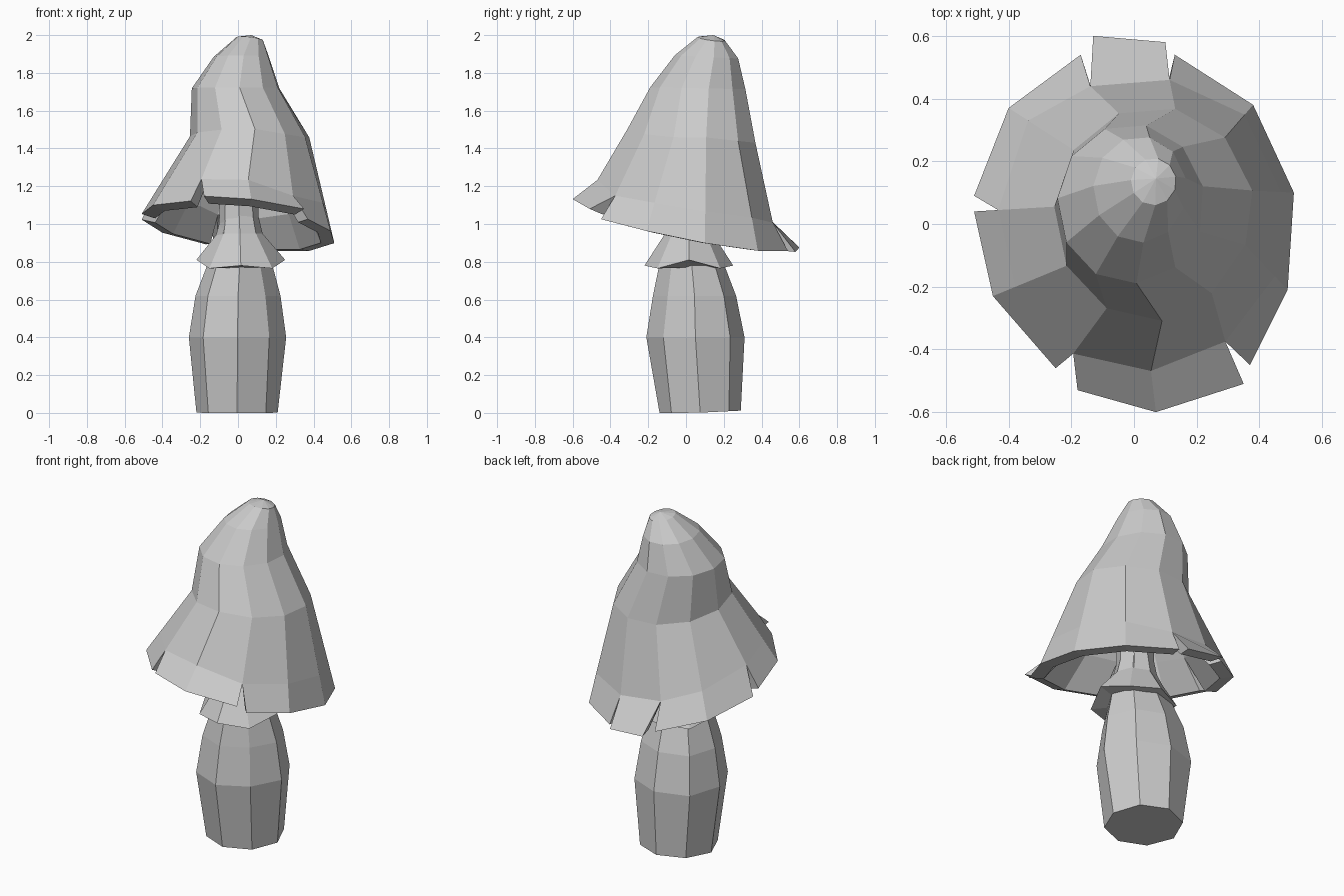
import bpy, bmesh, math
from mathutils import Vector

if "Cube" in bpy.data.objects:
    bpy.data.objects.remove(bpy.data.objects["Cube"], do_unlink=True)

grey = bpy.data.materials.new("plain_grey")
grey.use_nodes = True
grey.diffuse_color = (0.6, 0.6, 0.6, 1)
grey.node_tree.nodes["Principled BSDF"].inputs["Base Color"].default_value = (0.6, 0.6, 0.6, 1)


def finish(name, bm):
    bmesh.ops.recalc_face_normals(bm, faces=bm.faces)
    mesh = bpy.data.meshes.new(name)
    bm.to_mesh(mesh)
    bm.free()
    mesh.materials.append(grey)
    obj = bpy.data.objects.new(name, mesh)
    bpy.context.collection.objects.link(obj)
    return obj


def oval(x0, x1, y0, y1, z, fall_x, fall_y, count, start):
    """Ring of points inside the given x and y limits, falling towards +x and the back."""
    points = []
    for i in range(count):
        a = math.radians(start) + math.tau * i / count
        x = (x0 + x1) / 2 + (x1 - x0) / 2 * math.cos(a)
        y = (y0 + y1) / 2 + (y1 - y0) / 2 * math.sin(a)
        points.append(Vector((x, y, z - fall_x * x - fall_y * y)))
    return points


def add_ring(bm, points):
    return [bm.verts.new(p) for p in points]


def bridge(bm, a, b, closed=True):
    n = len(a)
    for i in range(n if closed else n - 1):
        j = (i + 1) % n
        bm.faces.new((a[i], a[j], b[j], b[i]))


# Stem: faceted, slightly bulging and uneven, with a narrow neck
stem_rings = [
    (-.22, .21, -.14, .29, 0),
    (-.26, .255, -.21, .31, .4),
    (-.225, .225, -.175, .265, .62),
    (-.16, .18, -.14, .2, .79),
    (-.1, .11, -.09, .12, 1.0),
    (-.09, .1, -.08, .12, 1.4),
]
bm = bmesh.new()
rings = [add_ring(bm, oval(*r, 0, 0, 8, 0)) for r in stem_rings]
for v in rings[0]:
    v.co.z = max(0, 0.05 * (v.co.y - 0.05))
for ring in rings[1:4]:
    for corner in (3, 7):
        ring[corner].co += Vector((-.014, .014, 0))
for a, b in zip(rings, rings[1:]):
    bridge(bm, a, b)
bm.faces.new(rings[0])
bm.faces.new(rings[-1])
finish("stem", bm)

# Skirt: short flared collar with a wavy hem
bm = bmesh.new()
rings = [add_ring(bm, oval(*r, 0, 0, 8, 0)) for r in (
    (-.08, .09, -.07, .11, 1.12),
    (-.11, .13, -.11, .14, .95),
    (-.22, .25, -.22, .25, .78),
    (-.14, .16, -.13, .18, .77))]
for i, v in enumerate(rings[2]):
    v.co.z += 0.03 if i % 4 == 0 else -0.015 * (i % 2)
for a, b in zip(rings, rings[1:] + rings[:1]):
    bridge(bm, a, b)
finish("skirt", bm)

# Cap: leaning bell, whose bottom row is split into separate flaps
COLS, START = 11, 78
cap_rings = [
    (-.01, .135, .06, .21, 2.005, .12, .13),
    (-.13, .168, -.06, .28, 1.89, 0, .05),
    (-.245, .225, -.19, .32, 1.72, 0, .02),
    (-.255, .385, -.31, .375, 1.47, 0, .11),
    (-.43, .47, -.47, .47, 1.125, .07, .24),
]
# Flaps: first column, lift, and outer edge points
flaps = [
    (0, 0, [(.1, .58), (-.13, .6)]),
    (1, 0, [(-.17, .54), (-.4, .37), (-.51, .09)]),
    (3, .02, [(-.51, .04), (-.45, -.23), (-.25, -.46)]),
    (5, .04, [(-.18, -.53), (.07, -.6), (.35, -.51)]),
    (7, 0, [(.37, -.45), (.49, -.21), (.51, .1), (.38, .38), (.13, .54)]),
]


def rim_point(x, y, lift):
    return Vector((x, y, .98 - .12 * x - .2 * y + lift))


bm = bmesh.new()
rings = [add_ring(bm, oval(*r, COLS, START)) for r in cap_rings]
for col in (7, 8):
    rings[3][col].co += Vector((-.01, .02, -.02))
rings[4][7].co.z -= .045

# The side flaps run straight on from the bell; front and back ones are folded
for first, lift, edge in flaps:
    for k, (x, y) in enumerate(edge):
        col = (first + k) % COLS
        if col in (2, 3, 4, 8, 9, 10):
            rings[4][col].co = rings[3][col].co.lerp(rim_point(x, y, lift), .7)

apex = bm.verts.new((.07, .145, 2.0))
for i in range(COLS):
    bm.faces.new((apex, rings[0][i], rings[0][(i + 1) % COLS]))
for a, b in zip(rings, rings[1:]):
    bridge(bm, a, b)

under = add_ring(bm, [Vector((v.co.x * .76, v.co.y * .76, v.co.z + .02)) for v in rings[4]])
for first, lift, edge in flaps:
    cols = [(first + k) % COLS for k in range(len(edge))]
    outer = add_ring(bm, [rim_point(x, y, lift) for x, y in edge])
    lip = add_ring(bm, [rim_point(x * .86, y * .86, lift * .7 - .01) for x, y in edge])
    top = [rings[4][c] for c in cols]
    low = [under[c] for c in cols]
    for a, b in ((top, outer), (outer, lip), (lip, low)):
        bridge(bm, a, b, closed=False)
    for k in (0, -1):
        bm.faces.new((top[k], outer[k], lip[k], low[k]))

# Hollow underside of the cap, closing towards the top
hollow = [under]
for ring, scale in ((cap_rings[3], .82), (cap_rings[2], .8)):
    mid = Vector(((ring[0] + ring[1]) / 2, (ring[2] + ring[3]) / 2, ring[4]))
    points = [mid + (p - mid) * scale - Vector((0, 0, .04)) for p in oval(*ring, COLS, START)]
    hollow.append(add_ring(bm, points))
for a, b in zip(hollow, hollow[1:]):
    bridge(bm, a, b)
bm.faces.new(hollow[-1])
finish("cap", bm)
